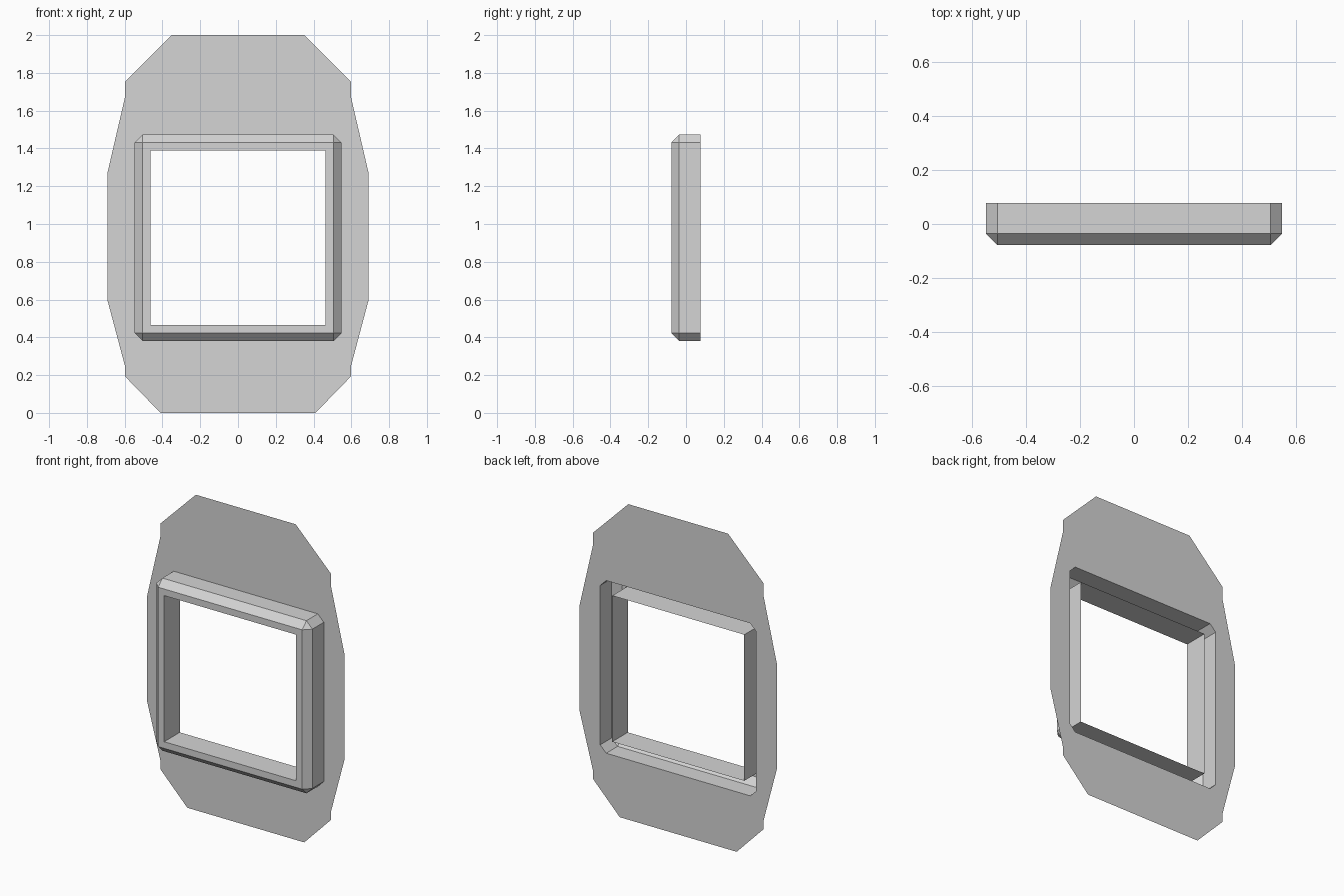
import bpy, bmesh

if "Cube" in bpy.data.objects:
    bpy.data.objects.remove(bpy.data.objects["Cube"])

grey = bpy.data.materials.new("light grey")
grey.diffuse_color = (0.66, 0.66, 0.66, 1)
grey.use_nodes = True
grey.node_tree.nodes["Principled BSDF"].inputs["Base Color"].default_value = grey.diffuse_color

CZ = 0.927            # height of the opening's centre
FRONT, STEP, BACK = -0.078, -0.036, 0.078
OUTER, FACE, INNER = 0.547, 0.505, 0.463


def finish(bm, name):
    mesh = bpy.data.meshes.new(name)
    bm.to_mesh(mesh)
    bm.free()
    mesh.materials.append(grey)
    obj = bpy.data.objects.new(name, mesh)
    bpy.context.collection.objects.link(obj)
    return obj


def square(half, cut):
    """Square outline with its corners cut back, as 8 points around the centre."""
    a, b = half, half - cut
    return [(x, CZ + z) for x, z in ((b, a), (a, b), (a, -b), (b, -a),
                                     (-b, -a), (-a, -b), (-a, b), (-b, a))]


def loop(bm, points, y):
    return [bm.verts.new((x, y, z)) for x, z in points]


# Back plate: a thin sheet with an opening the size of the frame
right = [(0.35, 2), (0.597, 1.753), (0.597, 1.677), (0.692, 1.267), (0.692, 0.60),
         (0.597, 0.243), (0.597, 0.192), (0.41, 0)]
outline = right + [(-x, z) for x, z in reversed(right)]
bm = bmesh.new()
edges = []
for points in (outline, square(OUTER, OUTER - FACE)):
    vs = loop(bm, points, BACK)
    edges += [bm.edges.new((vs[i - 1], vs[i])) for i in range(len(vs))]
bmesh.ops.triangle_fill(bm, edges=edges, use_beauty=True, normal=(0, -1, 0))
for f in bm.faces:
    f.normal_update()
    if f.normal.y > 0:
        f.normal_flip()
finish(bm, "back_plate")

# Frame: chamfered outer wall, front rim and inner wall, open at the back
bm = bmesh.new()
rings = [loop(bm, square(half, cut), y) for half, cut, y in (
    (OUTER, OUTER - FACE, BACK), (OUTER, OUTER - FACE, STEP),
    (FACE, 0, FRONT), (INNER, 0, FRONT), (INNER, 0, BACK))]
for a, b in zip(rings, rings[1:]):
    for i in range(8):
        bm.faces.new((a[i - 1], a[i], b[i], b[i - 1]))
bmesh.ops.remove_doubles(bm, verts=bm.verts[:], dist=0.0001)
bm.normal_update()
# Front rim faces forward
rim = [f for f in bm.faces if abs(f.normal.y) > 0.99]
if rim and rim[0].normal.y > 0:
    bmesh.ops.reverse_faces(bm, faces=bm.faces[:])
finish(bm, "frame")
